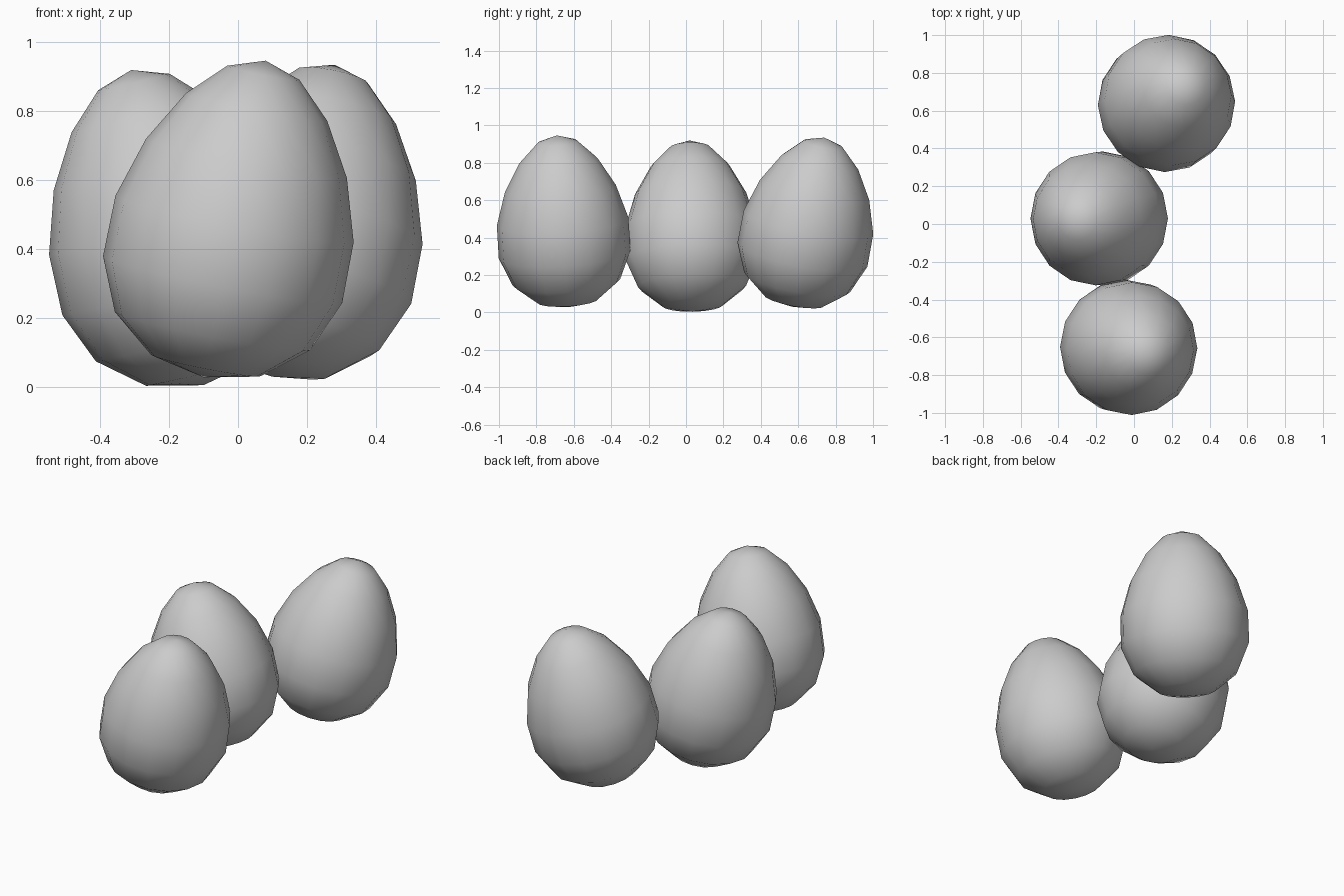
import bpy
import bmesh
from mathutils import Vector

if "Cube" in bpy.data.objects:
    bpy.data.objects.remove(bpy.data.objects["Cube"])

HALF_LENGTH = 0.469
MID_RADIUS = 0.352
TAPER = 0.08


def make_egg(name, bottom, top):
    """Tapered low-poly sphere whose poles lie along bottom -> top."""
    bottom, top = Vector(bottom), Vector(top)
    bm = bmesh.new()
    bmesh.ops.create_uvsphere(bm, u_segments=16, v_segments=8, radius=1.0)
    # blunt bottom, narrow top
    for v in bm.verts:
        r = MID_RADIUS - TAPER * v.co.z
        v.co = Vector((v.co.x * r, v.co.y * r, v.co.z * HALF_LENGTH))
    for f in bm.faces:
        f.smooth = True
    mesh = bpy.data.meshes.new(name)
    bm.to_mesh(mesh)
    bm.free()
    egg = bpy.data.objects.new(name, mesh)
    bpy.context.collection.objects.link(egg)
    # lean the egg
    egg.location = (bottom + top) / 2
    egg.rotation_euler = Vector((0, 0, 1)).rotation_difference(top - bottom).to_euler()
    return egg


# three eggs in a staggered row, each leaning its own way
make_egg("front_egg", (-0.10, -0.63, 0.03), (0.08, -0.69, 0.945))
make_egg("middle_egg", (-0.10, 0.035, 0.005), (-0.31, 0.02, 0.92))
make_egg("back_egg", (0.10, 0.57, 0.03), (0.28, 0.74, 0.935))
